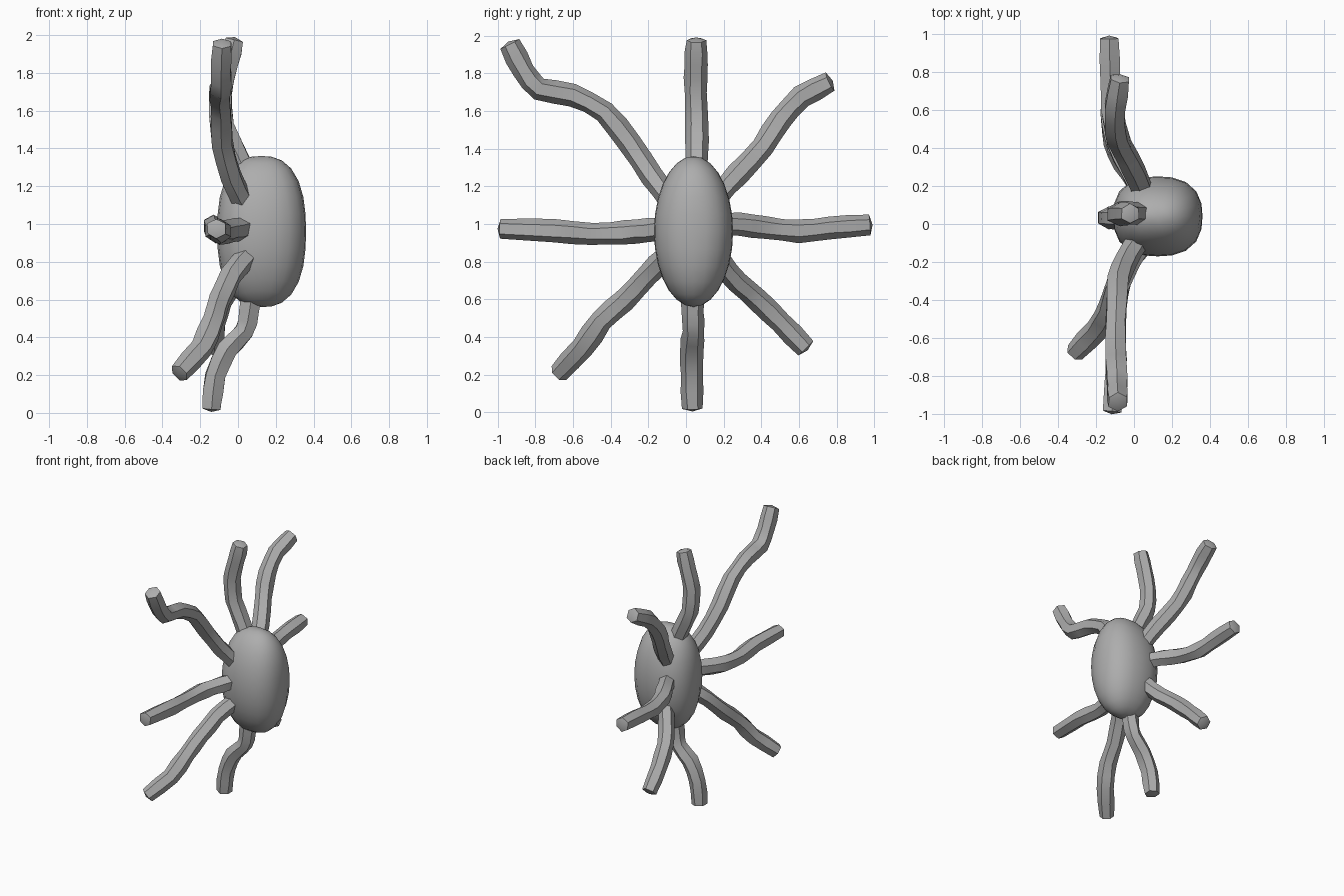
import bpy, bmesh, math, random
from mathutils import Vector

if "Cube" in bpy.data.objects:
    bpy.data.objects.remove(bpy.data.objects["Cube"])

random.seed(4)
grey = bpy.data.materials.new("plain grey")
grey.diffuse_color = (0.42, 0.42, 0.42, 1)
grey.use_nodes = True
grey.node_tree.nodes["Principled BSDF"].inputs["Base Color"].default_value = grey.diffuse_color


def finish(bm, name, angle):
    bmesh.ops.recalc_face_normals(bm, faces=bm.faces)
    me = bpy.data.meshes.new(name)
    bm.to_mesh(me)
    bm.free()
    me.materials.append(grey)
    ob = bpy.data.objects.new(name, me)
    bpy.context.collection.objects.link(ob)
    bpy.ops.object.select_all(action='DESELECT')
    ob.select_set(True)
    bpy.context.view_layer.objects.active = ob
    bpy.ops.object.shade_smooth_by_angle(angle=math.radians(angle))


# Body: upright egg with slightly squared shoulders
def body():
    bm = bmesh.new()
    bmesh.ops.create_uvsphere(bm, u_segments=20, v_segments=14, radius=1)
    for v in bm.verts:
        x, y, z = v.co
        s = (abs(x) ** 2.5 + (y * y + z * z) ** 1.25) ** (-1 / 2.5)
        v.co = (0.125 + 0.235 * x * s, 0.04 + 0.21 * y * s, 0.96 + 0.4 * z * s)
    finish(bm, "body", 50)


# Arm: lumpy six-sided tube swept through a few points, blunt domed tip
def arm(name, points, radius=0.06, sides=6):
    pts = [Vector(p) for p in points]
    path = []
    for a, b in zip(pts, pts[1:]):
        path += [a, (a + b) / 2]
    path.append(pts[-1])
    # Soften the bends
    path = [path[0]] + [(path[i - 1] + 4 * path[i] + path[i + 1]) / 6
                        for i in range(1, len(path) - 1)] + [path[-1]]
    bm = bmesh.new()
    rings = []
    for i, p in enumerate(path):
        t = (path[min(i + 1, len(path) - 1)] - path[max(i - 1, 0)]).normalized()
        u = (Vector((1, 0, 0)) - t * t.x).normalized()
        w = t.cross(u)
        r = radius * (0.9 if i == len(path) - 1 else random.uniform(0.96, 1.06))
        ring = []
        for k in range(sides):
            a = math.tau * (k + 0.5) / sides
            q = r * random.uniform(0.94, 1.06)
            ring.append(bm.verts.new(p + u * math.cos(a) * q + w * math.sin(a) * q))
        rings.append(ring)
    for r0, r1 in zip(rings, rings[1:]):
        for k in range(sides):
            j = (k + 1) % sides
            bm.faces.new((r0[k], r0[j], r1[j], r1[k]))
    bm.faces.new(rings[0])
    tip = bm.verts.new(path[-1] + (path[-1] - path[-2]).normalized() * 0.015)
    for k in range(sides):
        bm.faces.new((rings[-1][k], rings[-1][(k + 1) % sides], tip))
    finish(bm, name, 40)


body()
arm("top_arm", [(0.07, 0.05, 1.2), (0.0, 0.055, 1.36), (-0.08, 0.06, 1.52),
                (-0.09, 0.05, 1.7), (-0.05, 0.055, 1.85), (-0.02, 0.055, 1.975)])
arm("bottom_arm", [(0.08, 0.04, 0.68), (0.06, 0.035, 0.53), (0.04, 0.04, 0.43),
                   (-0.06, 0.03, 0.34), (-0.125, 0.03, 0.2), (-0.14, 0.035, 0.02)])
arm("front_middle_arm", [(0.04, -0.08, 0.98), (-0.02, -0.2, 0.965), (-0.08, -0.32, 0.955),
                         (-0.1, -0.5, 0.945), (-0.09, -0.7, 0.965), (-0.115, -0.985, 0.975)])
arm("back_middle_arm", [(0.04, 0.16, 1.0), (-0.02, 0.28, 1.0), (-0.09, 0.42, 0.98),
                        (-0.12, 0.6, 0.96), (-0.125, 0.76, 0.98), (-0.13, 0.975, 0.995)])
arm("front_upper_arm", [(0.03, -0.08, 1.12), (-0.04, -0.18, 1.25), (-0.09, -0.3, 1.43),
                        (-0.09, -0.43, 1.6), (-0.1, -0.6, 1.69), (-0.09, -0.79, 1.71),
                        (-0.09, -0.86, 1.81), (-0.085, -0.935, 1.955)])
arm("back_upper_arm", [(0.05, 0.16, 1.14), (0.01, 0.27, 1.26), (-0.07, 0.41, 1.41),
                       (-0.1, 0.5, 1.56), (-0.1, 0.61, 1.68), (-0.075, 0.765, 1.755)])
arm("front_lower_arm", [(0.05, -0.1, 0.83), (-0.04, -0.2, 0.73), (-0.1, -0.33, 0.59),
                        (-0.13, -0.45, 0.49), (-0.19, -0.55, 0.34), (-0.31, -0.675, 0.21)])
arm("back_lower_arm", [(0.05, 0.18, 0.8), (-0.02, 0.27, 0.69), (-0.09, 0.38, 0.6),
                       (-0.12, 0.5, 0.48), (-0.125, 0.635, 0.34)])
